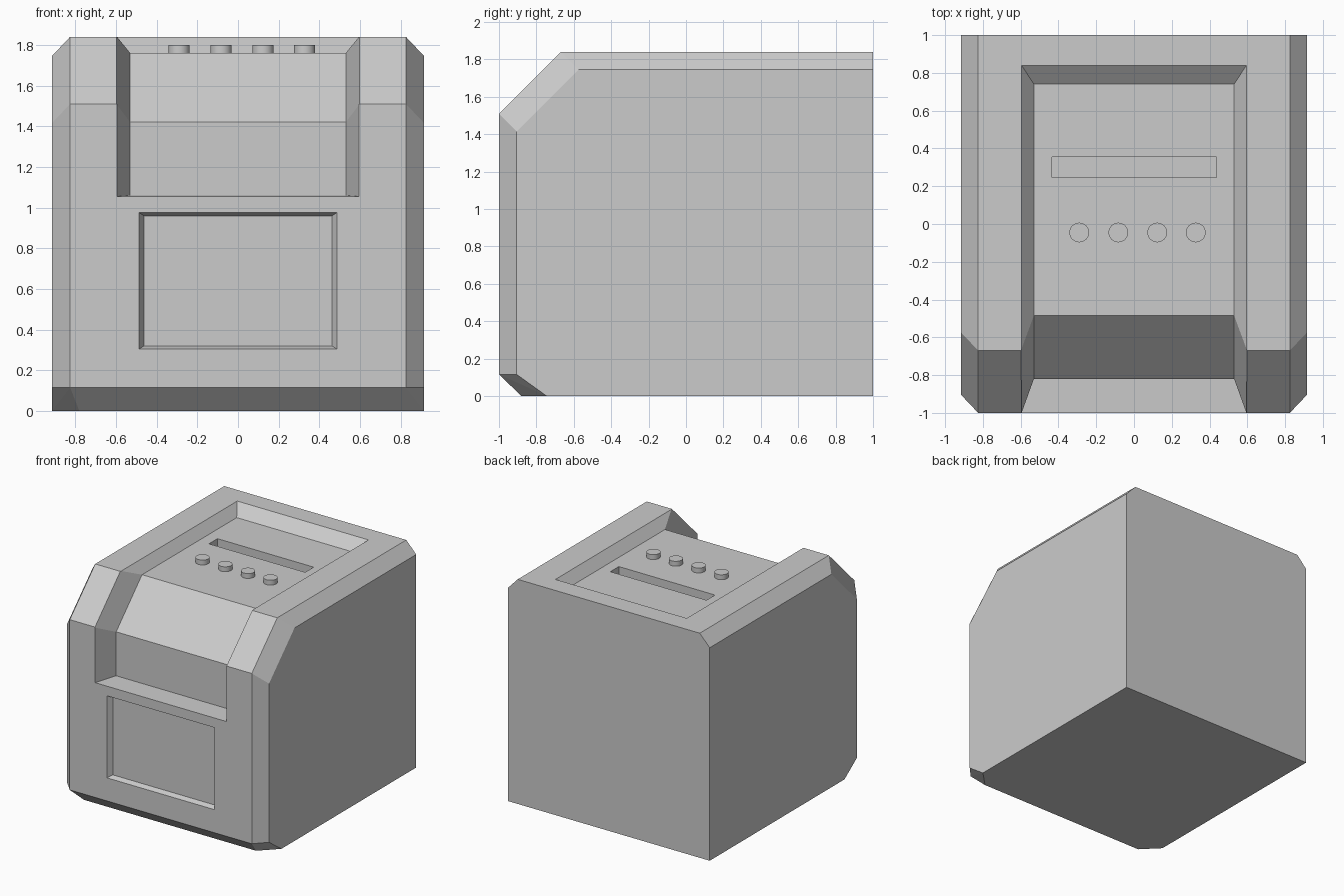
import bpy, bmesh

if "Cube" in bpy.data.objects:
    bpy.data.objects.remove(bpy.data.objects["Cube"])


def finish(name, bm):
    bmesh.ops.recalc_face_normals(bm, faces=bm.faces[:])
    mesh = bpy.data.meshes.new(name)
    bm.to_mesh(mesh)
    bm.free()
    obj = bpy.data.objects.new(name, mesh)
    bpy.context.collection.objects.link(obj)
    return obj


def hull(name, points):
    bm = bmesh.new()
    for p in points:
        bm.verts.new(p)
    bmesh.ops.convex_hull(bm, input=bm.verts[:])
    bmesh.ops.dissolve_limit(bm, angle_limit=0.01, verts=bm.verts[:], edges=bm.edges[:])
    return finish(name, bm)


def cut(target, cutter):
    cutter.hide_render = True
    mod = target.modifiers.new("cut", 'BOOLEAN')
    mod.operation = 'DIFFERENCE'
    mod.solver = 'EXACT'
    mod.object = cutter
    bpy.context.view_layer.objects.active = target
    bpy.ops.object.modifier_apply(modifier=mod.name)
    bpy.data.objects.remove(cutter)


# Chamfered housing: half section points (x, y, z), mirrored
half = [(0.78, -0.88, 0), (0.825, -1, 0.115), (0.825, -1, 1.51),
        (0.825, -0.67, 1.84), (0.825, 1, 1.84),
        (0.915, -0.745, 0), (0.915, -0.905, 0.115), (0.915, -0.905, 1.415),
        (0.915, -0.575, 1.745), (0.915, 1, 1.745), (0.915, 1, 0)]
housing = hull("housing", [(s * x, y, z) for x, y, z in half for s in (-1, 1)])

# Stepped recess over the top and front, with sloping walls
inner = [(-0.82, 1.06), (-0.82, 1.42), (-0.485, 1.76), (0.74, 1.76)]
outer = [(-1, 1.055), (-1, 1.505), (-0.66, 1.84), (0.84, 1.84)]
k = 1.2  # push the opening past the surface
bm = bmesh.new()
rings = []
for (py, pz), (qy, qz) in zip(inner, outer):
    xo, yo, zo = 0.53 + 0.065 * k, py + (qy - py) * k, pz + (qz - pz) * k
    rings.append([bm.verts.new(c) for c in
                  ((-0.53, py, pz), (0.53, py, pz), (xo, yo, zo), (-xo, yo, zo))])
for a, b in zip(rings, rings[1:]):
    for i in range(4):
        j = (i + 1) % 4
        bm.faces.new((a[i], a[j], b[j], b[i]))
bm.faces.new(rings[0])
bm.faces.new(rings[-1])
cut(housing, finish("recess_cutter", bm))

# Front panel recess with tapered sides
panel = []
for y, t in ((-0.96, 0), (-1.04, 2)):
    for s in (-1, 1):
        for z in (0.32 - 0.016 * t, 0.96 + 0.016 * t):
            panel.append((s * (0.463 + 0.024 * t), y, z))
cut(housing, hull("panel_cutter", panel))

# Slot in the top
cut(housing, hull("slot_cutter", [(x, y, z) for x in (-0.435, 0.437)
                                  for y in (0.245, 0.355) for z in (1.66, 1.8)]))

# Row of round buttons
for i, x in enumerate((-0.29, -0.083, 0.123, 0.327)):
    bpy.ops.mesh.primitive_cylinder_add(vertices=32, radius=0.052, depth=0.05,
                                        location=(x, -0.045, 1.775))
    bpy.context.object.name = f"button_{i + 1}"
    bpy.ops.object.shade_smooth_by_angle()
